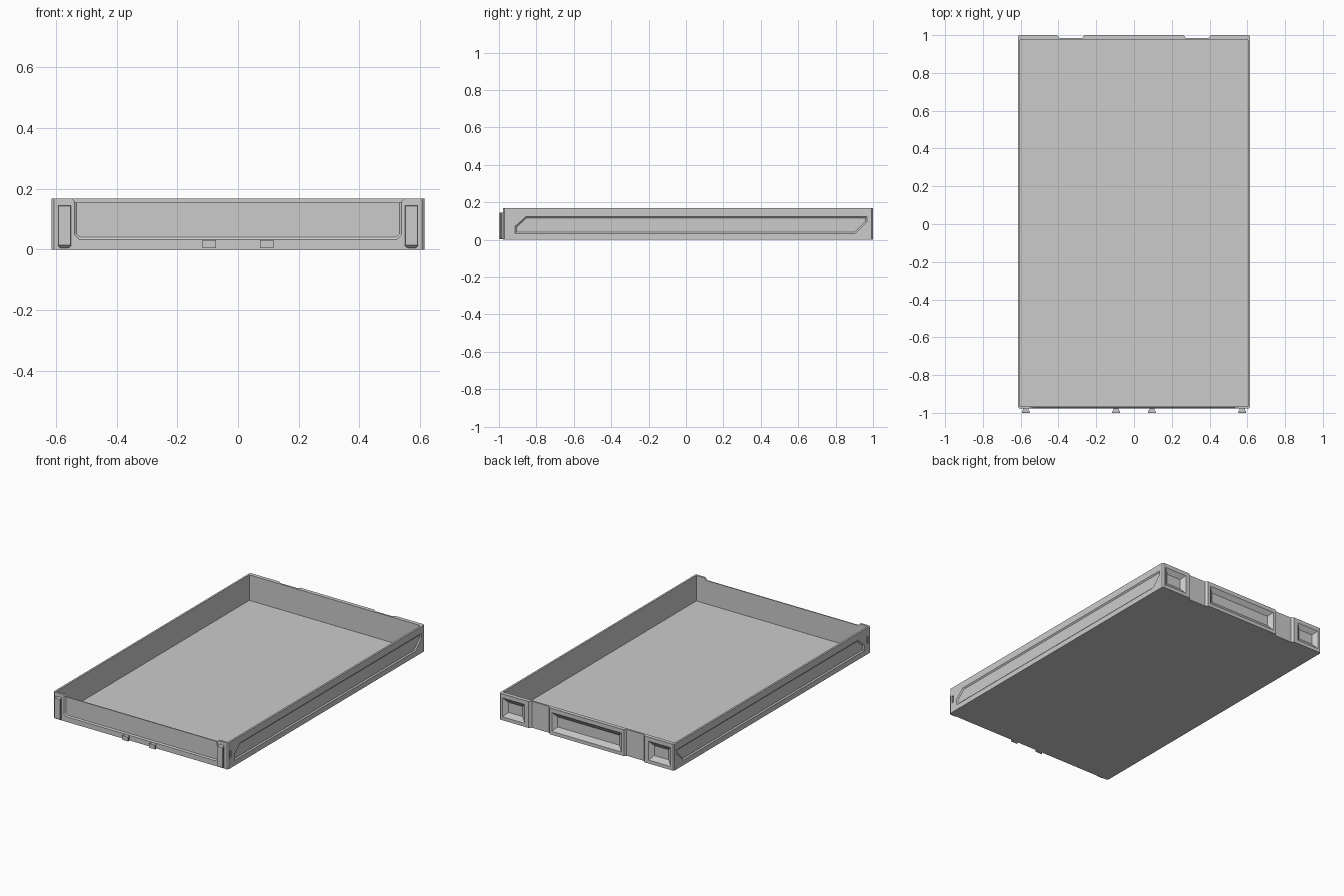
import bpy, bmesh
from mathutils import Vector

if "Cube" in bpy.data.objects:
    bpy.data.objects.remove(bpy.data.objects["Cube"])


def loft(name, loops):
    """Solid skinned through matching point loops, capped at both ends."""
    bm = bmesh.new()
    rings = [[bm.verts.new(p) for p in loop] for loop in loops]
    n = len(rings[0])
    for a, b in zip(rings, rings[1:]):
        for i in range(n):
            j = (i + 1) % n
            bm.faces.new((a[i], a[j], b[j], b[i]))
    bm.faces.new(rings[0])
    bm.faces.new(rings[-1])
    bmesh.ops.recalc_face_normals(bm, faces=bm.faces)
    me = bpy.data.meshes.new(name)
    bm.to_mesh(me)
    bm.free()
    ob = bpy.data.objects.new(name, me)
    bpy.context.collection.objects.link(ob)
    return ob


def rect(a0, a1, b0, b1):
    return [(a0, b0), (a1, b0), (a1, b1), (a0, b1)]


def inset(poly, d):
    """Move every edge of a counter-clockwise outline inward by d."""
    pts, out = [Vector(p) for p in poly], []
    for i, p in enumerate(pts):
        e1 = (p - pts[i - 1]).normalized()
        e2 = (pts[(i + 1) % len(pts)] - p).normalized()
        n1, n2 = Vector((-e1.y, e1.x)), Vector((-e2.y, e2.x))
        out.append(p + (n1 + n2) * d / (1 + n1.dot(n2)))
    return out


def on_x(poly, x):
    return [(x, a, b) for a, b in poly]


def on_y(poly, y):
    return [(a, y, b) for a, b in poly]


def on_z(poly, z):
    return [(a, b, z) for a, b in poly]


def cut(target, cutter):
    m = target.modifiers.new("cut", 'BOOLEAN')
    m.operation, m.solver, m.object = 'DIFFERENCE', 'EXACT', cutter
    bpy.context.view_layer.objects.active = target
    bpy.ops.object.modifier_apply(modifier=m.name)
    bpy.data.objects.remove(cutter)


W, H, FRONT, BACK = 0.615, 0.168, -0.978, 1.0

# tray shell with clipped corners, then the cavity
c = 0.008
outline = [(-W + c, FRONT), (W - c, FRONT), (W, FRONT + c), (W, BACK - c),
           (W - c, BACK), (-W + c, BACK), (-W, BACK - c), (-W, FRONT + c)]
tray = loft("tray", [on_z(outline, 0), on_z(outline, H)])
hole = rect(-0.603, 0.603, -0.965, 0.975)
cut(tray, loft("cavity", [on_z(hole, 0.006), on_z(hole, 0.3)]))

# lowered front edge and shallow front panel
dip = [(-0.535, 0.155), (0.535, 0.155), (0.55, 0.17), (-0.55, 0.17)]
cut(tray, loft("front_dip", [on_y(dip, -1.1), on_y(dip, -0.9)]))
panel = [(-0.525, 0.033), (0.525, 0.033), (0.54, 0.048), (0.54, 0.2),
         (-0.54, 0.2), (-0.54, 0.048)]
cut(tray, loft("front_panel", [on_y(panel, FRONT - 0.01), on_y(panel, FRONT),
                               on_y(inset(panel, 0.008), FRONT + 0.006)]))

# side panels and small side slots
side = [(-0.915, 0.033), (0.905, 0.033), (0.968, 0.095), (0.968, 0.124),
        (-0.855, 0.124), (-0.915, 0.07)]
slot = rect(-0.957, -0.942, 0.065, 0.11)
for s in (-1, 1):
    cut(tray, loft("side_panel", [on_x(side, s * (W + 0.01)), on_x(side, s * W),
                                  on_x(inset(side, 0.008), s * (W - 0.007))]))
    cut(tray, loft("side_slot", [on_x(slot, s * (W + 0.01)), on_x(slot, s * (W - 0.008))]))

# back pockets: one wide handle, two small at the corners
for x0, x1, d in ((-0.245, 0.245, 0.028), (-0.592, -0.436, 0.028), (0.436, 0.592, 0.028)):
    pocket = rect(x0, x1, 0.022, 0.142)
    cut(tray, loft("back_pocket", [on_y(pocket, BACK + 0.01), on_y(pocket, BACK),
                                   on_y(inset(pocket, d), BACK - 0.02)]))

# full-height tapered channels between the pockets
for s in (-1, 1):
    ch = [(s * 0.262, 1.01), (s * 0.262, 1.0), (s * 0.273, 0.986),
          (s * 0.395, 0.986), (s * 0.408, 1.0), (s * 0.408, 1.01)]
    cut(tray, loft("back_channel", [on_z(ch, -0.01), on_z(ch, 0.2)]))

# front latches and clips, flared like dovetails
for s, side_name in ((-1, "left"), (1, "right")):
    x = s * 0.5725
    lat = rect(x - 0.022, x + 0.022, 0.012, 0.145)
    neck = rect(x - 0.014, x + 0.014, 0.005, 0.145)
    loft("latch_" + side_name, [on_y(neck, FRONT + 0.004), on_y(neck, -0.986),
                                on_y(lat, -0.993), on_y(inset(lat, 0.002), -1.0)])
    x = s * 0.095
    clip = rect(x - 0.022, x + 0.022, 0.004, 0.03)
    neck = rect(x - 0.014, x + 0.014, 0.004, 0.03)
    loft("clip_" + side_name, [on_y(neck, FRONT + 0.003), on_y(neck, -0.986),
                               on_y(clip, -0.993), on_y(clip, -1.0)])
